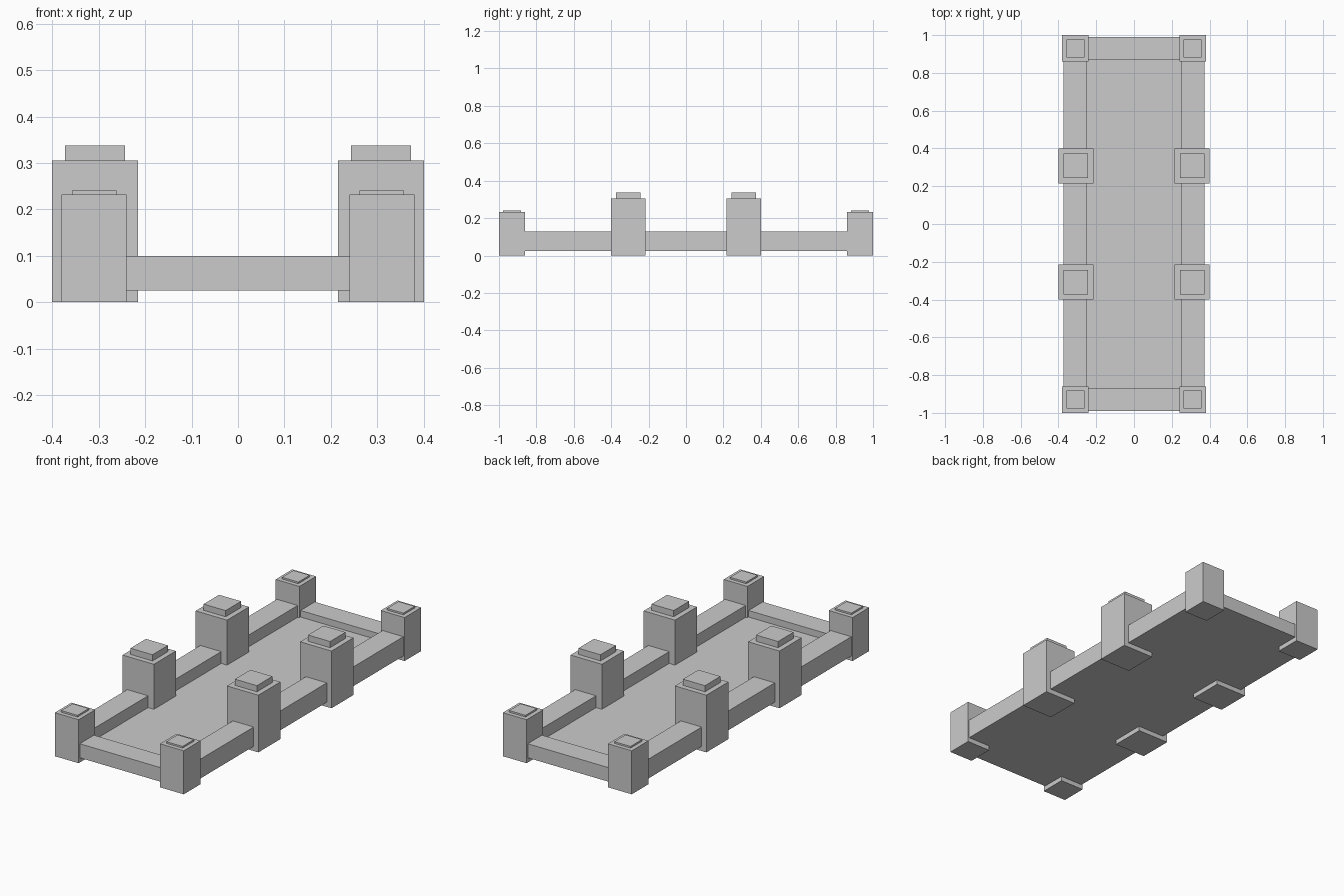
import bpy

if "Cube" in bpy.data.objects:
    bpy.data.objects.remove(bpy.data.objects["Cube"])

BASE = 0.025  # underside of the rails and floor


def box(name, x0, x1, y0, y1, z0, z1):
    bpy.ops.mesh.primitive_cube_add(size=1, location=((x0 + x1) / 2, (y0 + y1) / 2, (z0 + z1) / 2))
    ob = bpy.context.object
    ob.name = name
    ob.scale = (x1 - x0, y1 - y0, z1 - z0)
    bpy.ops.object.transform_apply(location=False, rotation=False, scale=True)
    return ob


def post(name, x, y, half, height, cap_half, cap_top):
    box(name, x - half, x + half, y - half, y + half, 0, height)
    box(name + "_cap", x - cap_half, x + cap_half, y - cap_half, y + cap_half, height, cap_top)


# Recessed floor panel between the rails
floor = box("floor_panel", -0.25, 0.25, -0.87, 0.87, BASE, 0.065)
mat = bpy.data.materials.new("floor_tone")
mat.diffuse_color = (0.56, 0.55, 0.68, 1)
mat.use_nodes = True
mat.node_tree.nodes["Principled BSDF"].inputs["Base Color"].default_value = mat.diffuse_color

# Long side rails and lower end rails
for s, side in ((-1, "left"), (1, "right")):
    xs = sorted((s * 0.25, s * 0.373))
    box(side + "_rail", *xs, -0.93, 0.93, BASE, 0.128)
for s, end in ((-1, "front"), (1, "back")):
    ys = sorted((s * 0.87, s * 0.99))
    box(end + "_rail", -0.25, 0.25, *ys, BASE, 0.10)

# Corner posts and taller middle posts, each with a stepped cap
for sx, side in ((-1, "left"), (1, "right")):
    for sy, end in ((-1, "front"), (1, "back")):
        post(f"{end}_{side}_corner_post", sx * 0.31, sy * 0.93, 0.07, 0.232, 0.048, 0.241)
        post(f"{end}_{side}_middle_post", sx * 0.308, sy * 0.308, 0.0925, 0.305, 0.065, 0.338)
